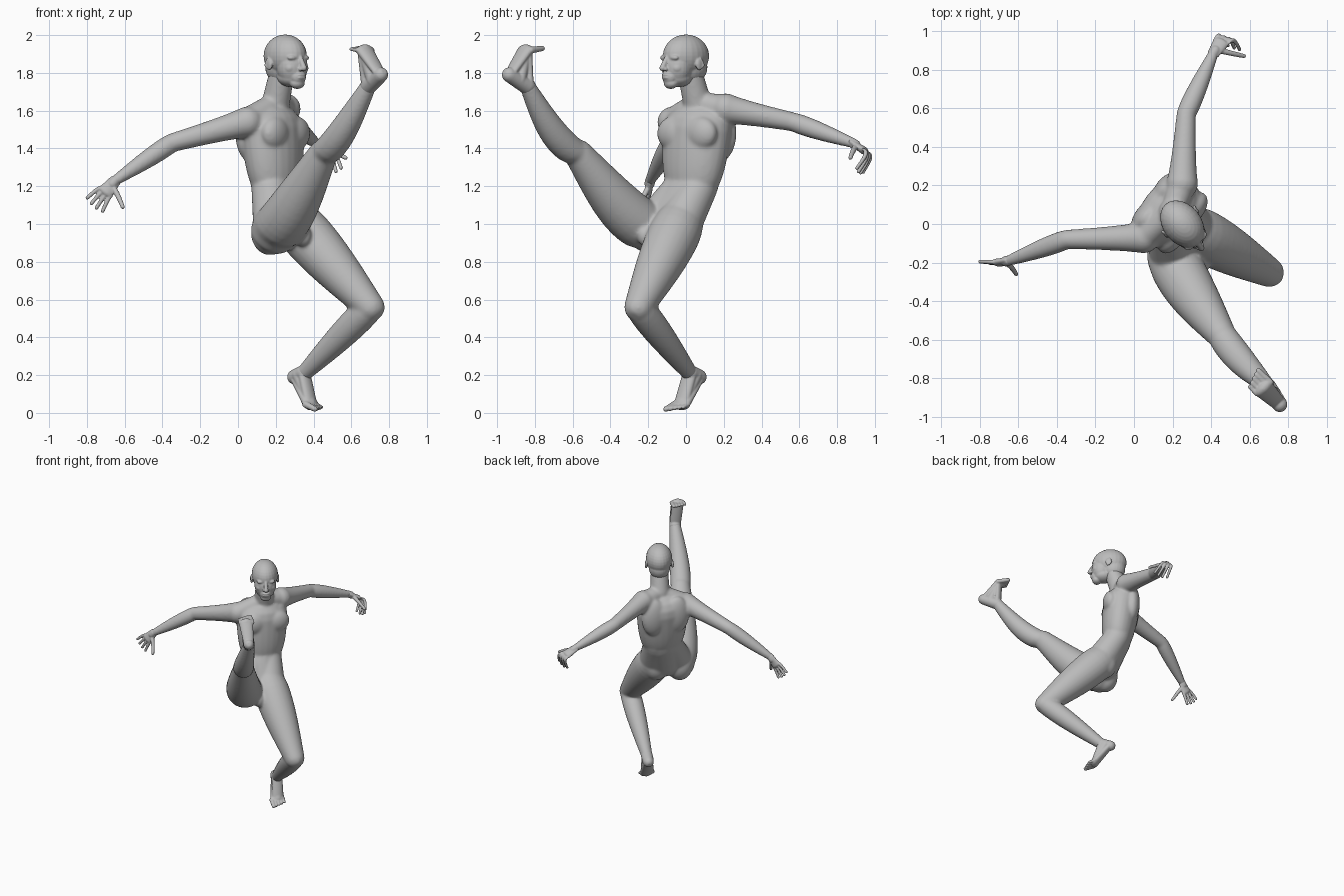
import bpy
import bmesh
from math import cos, sin, pi, tau
from mathutils import Vector, Matrix

if "Cube" in bpy.data.objects:
    bpy.data.objects.remove(bpy.data.objects["Cube"])

skin = bpy.data.materials.new("matte grey")
skin.use_nodes = True
grey = (.5, .5, .5, 1)
skin.diffuse_color = grey
skin.node_tree.nodes["Principled BSDF"].inputs["Base Color"].default_value = grey

UP = Vector((0, 0, 1))
STILL = Vector()
STEPS = 12


def limb(mesh, start, end, start_radius, end_radius, belly=0, bow=STILL, side=None, flat=1):
    """Tapered elliptical limb with round ends; it swells by belly and curves by bow."""
    axis = end - start
    direction = axis.normalized()
    across = side or axis.orthogonal()
    across = (across - across.project(axis)).normalized()
    deep = direction.cross(across) * flat
    cap_angles = [pi / 2 * k / 4 for k in range(1, 4)]
    stations = [(start - direction * sin(a) * start_radius * flat, start_radius * cos(a))
                for a in reversed(cap_angles)]
    for step in range(STEPS + 1):
        t = step / STEPS
        swell = sin(pi * t ** .7)
        radius = start_radius + (end_radius - start_radius) * t + belly * swell
        stations.append((start + axis * t + bow * swell, radius))
    stations += [(end + direction * sin(a) * end_radius * flat, end_radius * cos(a))
                 for a in cap_angles]
    sides = 2 * STEPS
    loops = []
    for centre, radius in stations:
        angles = [tau * k / sides for k in range(sides)]
        loops.append([mesh.verts.new(centre + (across * cos(a) + deep * sin(a)) * radius)
                      for a in angles])
    for lower, upper in zip(loops, loops[1:]):
        for k in range(sides):
            following = (k + 1) % sides
            mesh.faces.new((lower[k], lower[following], upper[following], upper[k]))
    mesh.faces.new(reversed(loops[0]))
    mesh.faces.new(loops[-1])


def blob(mesh, centre, radii, front):
    """Ellipsoid with radii along its front, its left and up."""
    frame = Matrix((front, UP.cross(front), UP)).transposed().to_4x4()
    matrix = Matrix.Translation(centre) @ frame @ Matrix.Diagonal((*radii, 1))
    bmesh.ops.create_uvsphere(mesh, u_segments=24, v_segments=16, radius=1, matrix=matrix)


def finish(mesh, name, voxel, smoothing):
    """Fuse the overlapping masses into one smooth skin."""
    bmesh.ops.recalc_face_normals(mesh, faces=mesh.faces)
    data = bpy.data.meshes.new(name)
    mesh.to_mesh(data)
    mesh.free()
    data.materials.append(skin)
    part = bpy.data.objects.new(name, data)
    bpy.context.collection.objects.link(part)
    fuse = part.modifiers.new("Fuse", "REMESH")
    fuse.mode = "VOXEL"
    fuse.voxel_size = voxel
    fuse.use_smooth_shade = True
    soften = part.modifiers.new("Soften", "SMOOTH")
    soften.factor = .5
    soften.iterations = smoothing


# Joints of the pose
pelvis = Vector((.25, -.07, 1))
waist = Vector((.2, .03, 1.2))
chest = Vector((.18, .06, 1.5))
neck = Vector((.2, .06, 1.64))
skull = Vector((.25, 0, 1.89))
right_shoulder = Vector((.05, -.07, 1.54))
right_elbow = Vector((-.35, -.08, 1.43))
right_wrist = Vector((-.65, -.19, 1.23))
left_shoulder = Vector((.25, .21, 1.61))
left_elbow = Vector((.27, .57, 1.54))
left_wrist = Vector((.41, .88, 1.43))
right_hip = Vector((.2, -.18, .97))
right_knee = Vector((.45, -.57, 1.37))
right_ankle = Vector((.69, -.84, 1.73))
left_hip = Vector((.32, -.04, .99))
left_knee = Vector((.7, -.25, .56))
left_ankle = Vector((.35, .02, .21))
torso_front = Vector((.8, -.6, 0))
torso_left = UP.cross(torso_front)

# Torso with flanks, chest and shoulder blade masses
body = bmesh.new()
limb(body, pelvis, waist, .16, .15, side=torso_left, flat=.75)
limb(body, waist, chest, .15, .2, belly=.015, side=torso_left, flat=.72)
for way, hip in ((-1, right_hip), (1, left_hip)):
    flank = waist + torso_left * way * .05
    limb(body, flank, hip, .1, .12)
    limb(body, flank, chest + torso_left * way * .08, .1, .12)
    upper = chest + torso_left * way * .09 - UP * .02
    blob(body, upper + torso_front * .09, (.06, .1, .09), torso_front)
    blob(body, upper - torso_front * .08, (.06, .1, .15), torso_front)

# Neck, shoulders and arms
limb(body, neck, neck.lerp(skull, .7), .075, .066)
for shoulder, elbow, wrist in ((right_shoulder, right_elbow, right_wrist),
                               (left_shoulder, left_elbow, left_wrist)):
    limb(body, neck, shoulder, .06, .075)
    limb(body, chest, shoulder, .1, .07)
    limb(body, shoulder, elbow, .083, .05, belly=-.006)
    limb(body, elbow, wrist, .05, .028, belly=.008)

# Legs, buttocks and kneecaps
thigh_sag = Vector((0, -.02, -.03))
calf_sag = Vector((.01, -.03, -.02))
for hip, knee, ankle, thigh_bow, calf_bow in (
        (right_hip, right_knee, right_ankle, thigh_sag, calf_sag),
        (left_hip, left_knee, left_ankle, STILL, STILL)):
    limb(body, hip, knee, .132, .078, belly=.018, bow=thigh_bow)
    limb(body, knee, ankle, .074, .043, belly=.013, bow=calf_bow)
    blob(body, hip - torso_front * .04 - UP * .015, (.1, .1, .12), torso_front)
    bend = (knee - hip.lerp(ankle, .5)).normalized()
    blob(body, knee + bend * .03, (.05, .05, .05), torso_front)
blob(body, pelvis + torso_front * .16 - torso_left * .06 - UP * .06, (.05, .04, .06), torso_front)
finish(body, "body", .008, 18)

# Head, turned on its own facing direction
head = bmesh.new()
face = Vector((.62, -.78, 0)).normalized()
face_left = UP.cross(face)


def spot(forward, left, up):
    return skull + face * forward + face_left * left + UP * up


def feature(forward, left, up, *radii):
    blob(head, spot(forward, left, up), radii, face)


feature(0, 0, 0, .135, .1, .113)
feature(.06, 0, -.06, .08, .083, .1)
feature(.05, 0, -.115, .075, .07, .05)
feature(.103, 0, -.145, .035, .042, .03)
feature(.11, 0, -.11, .037, .045, .045)
feature(-.03, 0, -.06, .095, .082, .09)
limb(head, spot(.13, 0, -.01), spot(.16, 0, -.065), .012, .016)
for lip in (-.115, -.1):
    feature(.142, 0, lip, .01, .026, .008)
for way in (-1, 1):
    feature(.148, .014 * way, -.07, .012, .01, .01)
    feature(.112, .04 * way, -.01, .02, .03, .015)
    feature(.107, .036 * way, -.034, .02, .02, .012)
    feature(.09, .045 * way, -.065, .035, .03, .03)
    # Ear shell and rim
    ear = spot(-.01, .1 * way, -.045)
    blob(head, ear, (.022, .01, .032), face)
    limb(head, ear - UP * .025, ear + UP * .03 - face * .01, .007, .007,
         bow=face_left * way * .006 - face * .02)
finish(head, "head", .0045, 7)


def hand(name, wrist, knuckles, side, reach, curl, thumb_tip):
    """Flat palm, four fanned fingers with longer middle ones, and a thumb."""
    mesh = bmesh.new()
    limb(mesh, wrist, knuckles, .032, .042, side=side, flat=.5)
    limb(mesh, wrist, wrist.lerp(knuckles, .3), .027, .027)
    for finger in (-1.5, -.5, .5, 1.5):
        base = knuckles + side * finger * .022
        tip = base + reach * (1.1 - .1 * abs(finger)) + side * finger * .014
        limb(mesh, base, tip, .012, .01, bow=curl)
    limb(mesh, wrist.lerp(knuckles, .4), thumb_tip, .016, .011, bow=side * .012)
    finish(mesh, name, .0045, 3)


hand("right_hand", right_wrist, Vector((-.7, -.2, 1.17)), Vector((.75, -.1, -.65)),
     Vector((-.06, 0, -.07)), UP * .006, Vector((-.61, -.26, 1.09)))
hand("left_hand", left_wrist, Vector((.45, .94, 1.39)), Vector((.9, -.3, .2)),
     Vector((.05, -.02, -.11)), Vector((.01, .03, .01)), Vector((.57, .87, 1.35)))


def foot(name, ankle, heel, ball, toe_reach, side):
    """Heel, arch and instep, then five toes shrinking along the side direction."""
    mesh = bmesh.new()
    limb(mesh, ankle, heel, .045, .04)
    limb(mesh, heel, ball, .037, .055, side=side, flat=.55)
    limb(mesh, ankle.lerp(heel, .5), ball, .045, .04, side=side, flat=.8)
    limb(mesh, ankle, ball, .043, .045, side=side, flat=.6)
    for toe in range(5):
        base = ball + side * (.023 * toe - .046)
        thickness = .018 - .0015 * toe
        limb(mesh, base, base + toe_reach * (1 - .1 * toe), thickness, thickness * .8)
    finish(mesh, name, .005, 3)


foot("left_foot", left_ankle, Vector((.3, .07, .19)), Vector((.385, -.025, .045)),
     Vector((.05, -.045, -.025)), Vector((.6, .8, 0)))
foot("right_foot", right_ankle, Vector((.755, -.935, 1.79)), Vector((.67, -.85, 1.92)),
     Vector((-.06, .06, .01)), Vector((-.77, -.64, 0)))
